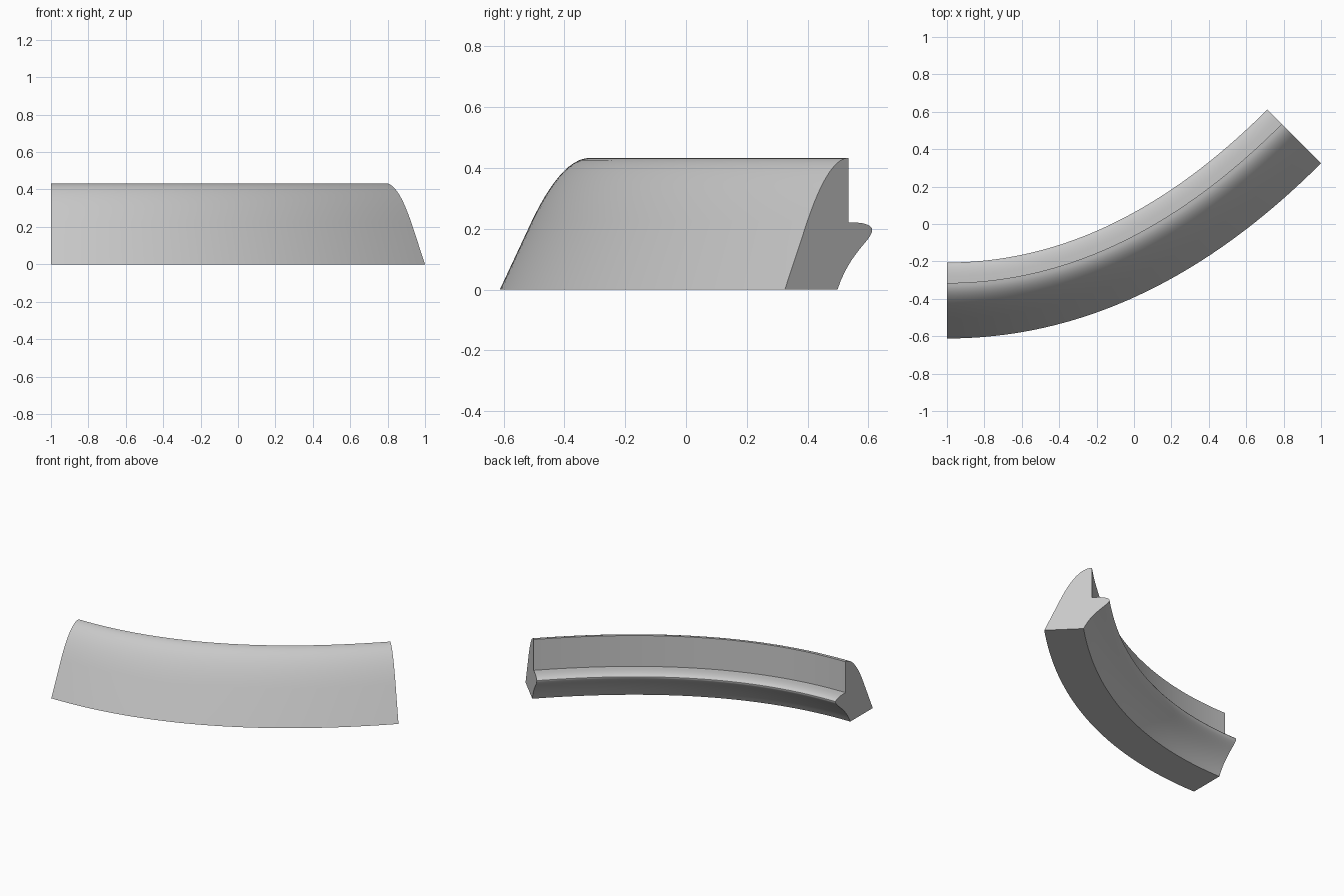
import bpy, bmesh, math
from mathutils import Vector
from mathutils.geometry import interpolate_bezier

cube = bpy.data.objects.get("Cube")
if cube:
    bpy.data.objects.remove(cube, do_unlink=True)

grey = bpy.data.materials.new("plain_grey")
grey.use_nodes = True
colour = (0.58, 0.58, 0.58, 1)
grey.diffuse_color = colour
grey.node_tree.nodes["Principled BSDF"].inputs["Base Color"].default_value = colour


def bend(a, b, c, d, steps=12):
    """Points along a cubic curve in the profile plane."""
    return [Vector(p[:2]) for p in interpolate_bezier(
        *[Vector((*q, 0)) for q in (a, b, c, d)], steps + 1)]


# Cross-section: distance inward from the outer foot, and height
profile = [Vector((0, 0))]
profile += bend((0.105, 0.225), (0.16, 0.34), (0.225, 0.433), (0.297, 0.433))  # sloped face
profile += [Vector((0.297, 0.22))]                                             # upright back
profile += bend((0.33, 0.22), (0.37, 0.22), (0.412, 0.21), (0.406, 0.193), 8)  # rounded lip
profile += bend((0.406, 0.193), (0.40, 0.16), (0.30, 0.12), (0.245, 0))[1:]    # hollow underside

# Plan path of the outer foot, straight at one end and turned 45 degrees at the other
start, corner, end = Vector((-1, -0.612)), Vector((0.063, -0.612)), Vector((1, 0.325))
STEPS = 48

bm = bmesh.new()
rings = []
for i in range(STEPS + 1):
    t = i / STEPS
    foot = start * (1 - t) ** 2 + corner * 2 * t * (1 - t) + end * t ** 2
    along = ((corner - start) * (1 - t) + (end - corner) * t).normalized()
    inward = Vector((-along.y, along.x))
    rings.append([bm.verts.new((*(foot + inward * p.x), p.y)) for p in profile])

# Skin between neighbouring sections, then the two end caps
n = len(profile)
for a, b in zip(rings, rings[1:]):
    for j in range(n):
        k = (j + 1) % n
        bm.faces.new((a[j], b[j], b[k], a[k]))
bm.faces.new(rings[0])
bm.faces.new(rings[-1][::-1])
bmesh.ops.recalc_face_normals(bm, faces=bm.faces)

mesh = bpy.data.meshes.new("curved_moulding")
bm.to_mesh(mesh)
bm.free()
mesh.materials.append(grey)
moulding = bpy.data.objects.new("curved_moulding", mesh)
bpy.context.collection.objects.link(moulding)

bpy.ops.object.select_all(action="DESELECT")
moulding.select_set(True)
bpy.context.view_layer.objects.active = moulding
bpy.ops.object.shade_smooth_by_angle(angle=math.radians(30))
